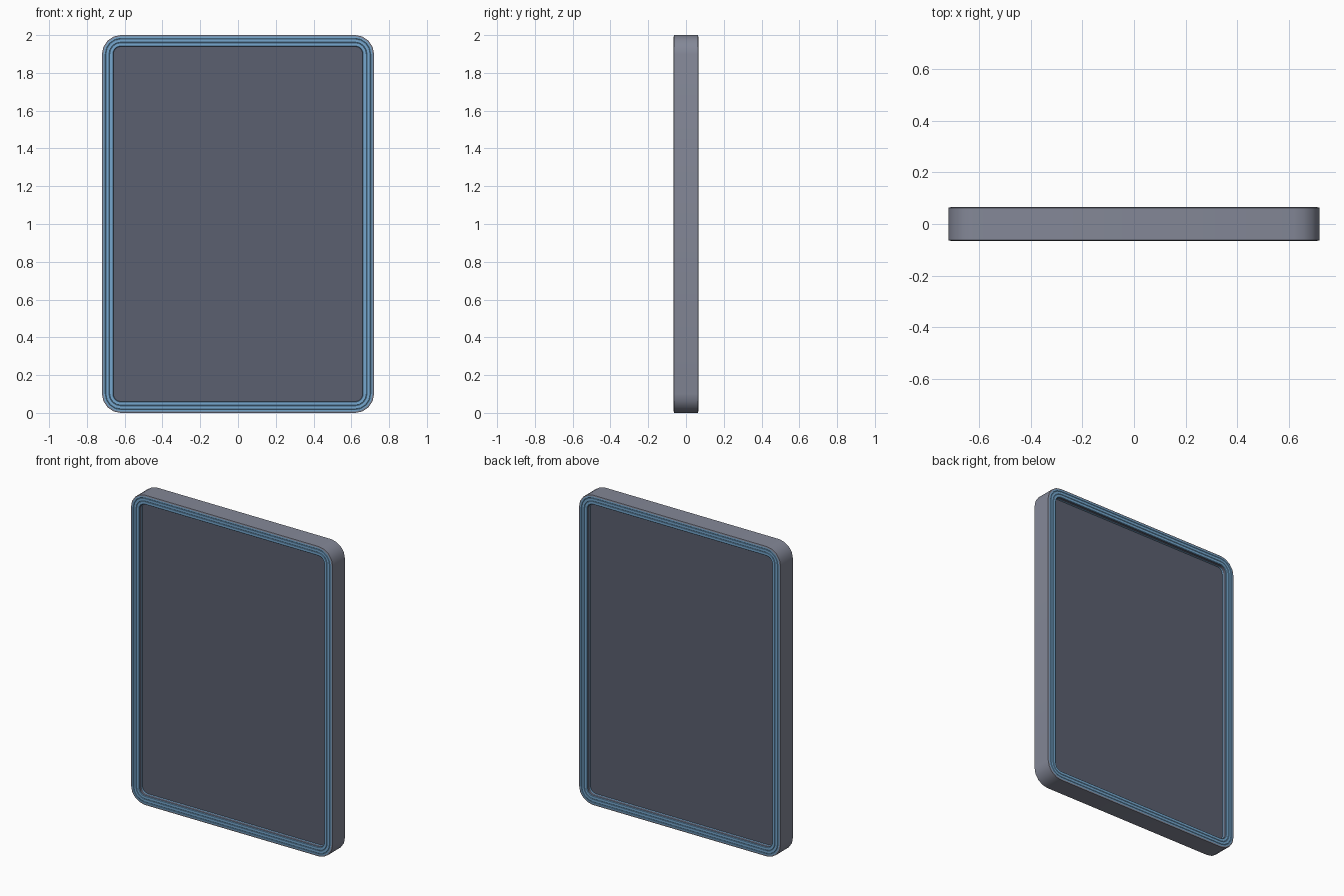
import bpy, bmesh, math

if "Cube" in bpy.data.objects:
    bpy.data.objects.remove(bpy.data.objects["Cube"])

def mat(name, rgb):
    m = bpy.data.materials.new(name)
    m.diffuse_color = (*rgb, 1)
    m.use_nodes = True
    m.node_tree.nodes["Principled BSDF"].inputs["Base Color"].default_value = m.diffuse_color
    return m

GREY = mat("grey casing", (0.23, 0.245, 0.31))
DARK = mat("dark panel", (0.105, 0.115, 0.16))
BLUE = mat("blue trim", (0.18, 0.39, 0.62))
MATS = [GREY, DARK, BLUE]

W, H, R, SEG = 0.72, 1.0, 0.10, 4   # half width, half height, corner radius

def ring(bm, inset, y):
    """Rounded rectangle loop, inset from the outer outline."""
    r = R - inset
    vs = []
    for cx, cz, a0 in ((1, 1, 0), (-1, 1, 90), (-1, -1, 180), (1, -1, 270)):
        for i in range(SEG + 1):
            a = math.radians(a0 + 90 * i / SEG)
            vs.append(bm.verts.new((cx * (W - R) + r * math.cos(a), y,
                                    H + cz * (H - R) + r * math.sin(a))))
    return vs

def loft(name, profile, cap=None, closed=False):
    """profile: (inset, y, material index of the strip to the next ring)."""
    bm = bmesh.new()
    rings = [ring(bm, p[0], p[1]) for p in profile]
    n = len(rings[0])
    count = len(rings) if closed else len(rings) - 1
    for k in range(count):
        a, b = rings[k], rings[(k + 1) % len(rings)]
        for i in range(n):
            j = (i + 1) % n
            f = bm.faces.new((a[i], a[j], b[j], b[i]))
            f.material_index = profile[k][2]
    if cap is not None:
        for rg in (rings[0], rings[-1]):
            bm.faces.new(rg).material_index = cap
    bmesh.ops.recalc_face_normals(bm, faces=bm.faces[:])
    me = bpy.data.meshes.new(name)
    bm.to_mesh(me)
    bm.free()
    for m in MATS:
        me.materials.append(m)
    ob = bpy.data.objects.new(name, me)
    bpy.context.collection.objects.link(ob)
    bpy.ops.object.select_all(action='DESELECT')
    ob.select_set(True)
    bpy.context.view_layer.objects.active = ob
    bpy.ops.object.shade_smooth_by_angle(angle=math.radians(30))
    return ob

# Frame: half profile from inner wall outwards, mirrored front to back
half = [(0.060, 0.032, 2), (0.060, 0.042, 1), (0.060, 0.062, 2),
        (0.057, 0.065, 2), (0.041, 0.065, 2), (0.039, 0.063, 2),
        (0.037, 0.065, 2), (0.021, 0.065, 2), (0.019, 0.063, 2),
        (0.017, 0.065, 2), (0.008, 0.065, 0), (0.000, 0.063, 0)]
front = [(i, -y, m) for i, y, m in half]
back = []
for k in range(len(half) - 1, -1, -1):
    back.append((half[k][0], half[k][1], half[k - 1][2] if k else 1))
loft("frame", front + back, closed=True)

# Recessed panel seen from both sides
loft("panel", [(0.058, -0.032, 1), (0.058, 0.032, 1)], cap=1)
